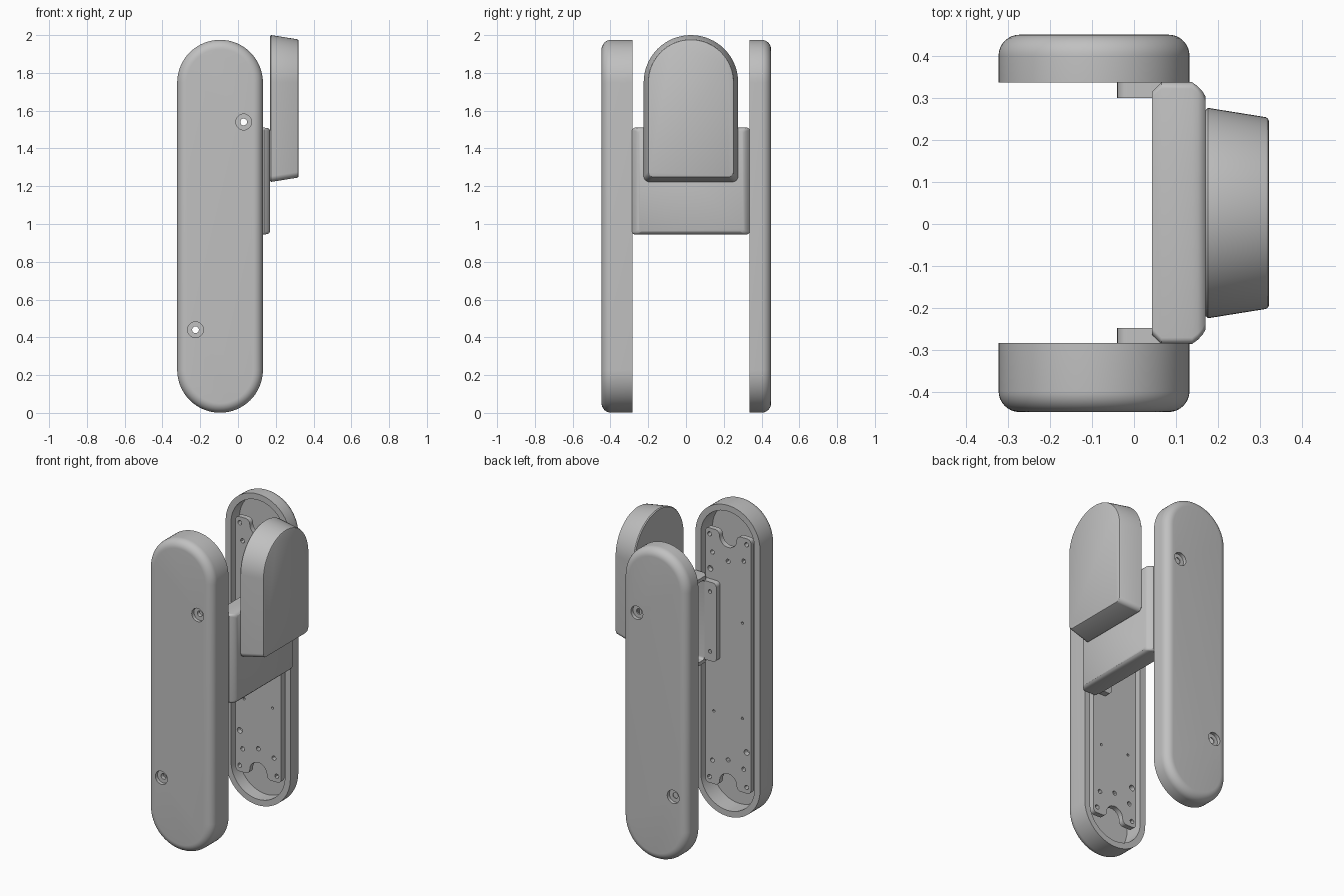
import bpy, bmesh, math
from mathutils import Vector

if "Cube" in bpy.data.objects:
    bpy.data.objects.remove(bpy.data.objects["Cube"])

grey = bpy.data.materials.new("plain grey")
grey.use_nodes = True
COLOUR = (0.53, 0.53, 0.53, 1)
grey.diffuse_color = COLOUR
grey.node_tree.nodes["Principled BSDF"].inputs["Base Color"].default_value = COLOUR


def arc(cu, cv, r, start, end, n):
    """Points on a circular arc, angles in degrees."""
    angles = [math.radians(start + (end - start) * i / n) for i in range(n + 1)]
    return [(cu + r * math.cos(a), cv + r * math.sin(a)) for a in angles]


def outline(u0, u1, v0, v1, top, bottom, n=16):
    """Rectangle with rounded corners, as a list of 2D points."""
    return (arc(u1 - top, v1 - top, top, 0, 90, n)
            + arc(u0 + top, v1 - top, top, 90, 180, n)
            + arc(u0 + bottom, v0 + bottom, bottom, 180, 270, n)
            + arc(u1 - bottom, v0 + bottom, bottom, 270, 360, n))


def along_y(pts, y):
    return [Vector((u, y, v)) for u, v in pts]


def along_x(pts, x):
    return [Vector((x, u, v)) for u, v in pts]


def finish(name, bm):
    bmesh.ops.remove_doubles(bm, verts=bm.verts, dist=1e-5)
    bmesh.ops.recalc_face_normals(bm, faces=bm.faces)
    mesh = bpy.data.meshes.new(name)
    bm.to_mesh(mesh)
    bm.free()
    mesh.materials.append(grey)
    ob = bpy.data.objects.new(name, mesh)
    bpy.context.collection.objects.link(ob)
    return ob


def loft(name, rings):
    """Closed skin through successive rings, capped at both ends."""
    bm = bmesh.new()
    loops = [[bm.verts.new(p) for p in ring] for ring in rings]
    for a, b in zip(loops, loops[1:]):
        for i in range(len(a)):
            j = (i + 1) % len(a)
            bm.faces.new((a[i], a[j], b[j], b[i]))
    bm.faces.new(loops[0])
    bm.faces.new(loops[-1])
    return finish(name, bm)


def drill(ob, spots, radius, y0, y1, n=20):
    """Cut round holes running along y at the given (x, z) spots."""
    bm = bmesh.new()
    for x, z in spots:
        circle = arc(x, z, radius, 0, 360, n)[:-1]
        ends = [[bm.verts.new(p) for p in along_y(circle, y)] for y in (y0, y1)]
        for i in range(n):
            j = (i + 1) % n
            bm.faces.new((ends[0][i], ends[0][j], ends[1][j], ends[1][i]))
        bm.faces.new(ends[0])
        bm.faces.new(ends[1])
    cutter = finish("hole_cutter", bm)
    cutter.hide_render = True
    mod = ob.modifiers.new("holes", "BOOLEAN")
    mod.operation = "DIFFERENCE"
    mod.solver = "EXACT"
    mod.object = cutter
    bpy.context.view_layer.objects.active = ob
    bpy.ops.object.modifier_apply(modifier=mod.name)
    bpy.data.objects.remove(cutter)


CX, CZ = -0.095, 0.988
HALF_W, HALF_H = 0.227, 0.987
SCREWS = [(0.03, 1.54), (-0.225, 0.44)]


def stadium(inset):
    r = HALF_W - inset
    return outline(CX - r, CX + r, CZ - HALF_H + inset, CZ + HALF_H - inset, r, r)


def notched(pw, ph, corner=0.025, lip=0.03, notch=0.06):
    """Plate outline with a soft-lipped round notch in each end."""
    quarter = (arc(pw - corner, ph - corner, corner, 0, 90, 5)
               + arc(notch + lip, ph - lip, lip, 90, 180, 6)
               + arc(0, ph - lip, notch, 0, -90, 8)[1:])
    half = quarter + [(-u, v) for u, v in reversed(quarter[:-1])]
    return [(CX + k * u, CZ + k * v) for k in (1, -1) for u, v in half]


def cover(side, rim, outer, floor):
    """Hollow long cover with rounded outer edge and a flush mounting plate."""
    s = 1 if outer > rim else -1
    fillet = 0.05
    rings = [along_y(stadium(0.038), floor), along_y(stadium(0.038), rim),
             along_y(stadium(0), rim)]
    for i in range(9):
        a = math.pi / 2 * i / 8
        rings.append(along_y(stadium(fillet * (1 - math.cos(a))),
                             outer - s * fillet * (1 - math.sin(a))))
    shell = loft(side + "_cover", rings)
    drill(shell, SCREWS, 0.018, rim, outer + s * 0.1)
    drill(shell, SCREWS, 0.042, outer - s * 0.022, outer + s * 0.1, 28)

    # mounting plate with small holes, level with the rim
    top, under = rim + s * 0.003, rim + s * 0.036
    plate = loft(side + "_mounting_plate",
                 [along_y(notched(0.16, 0.808), y) for y in (top, under)])
    near, far = top - s * 0.02, under + s * 0.02
    drill(plate, SCREWS, 0.018, near, far)
    pins = [(-0.1, 0.265), (-0.1, -0.34), (0.1, -0.345)]
    bolts = [(k * u, k * v) for k in (1, -1) for u, v in
             ((0.13, 0.77), (-0.13, 0.77), (0.11, 0.66), (0, 0.63), (-0.11, 0.66))]
    for spots, radius in ((pins, 0.008), (bolts, 0.014)):
        drill(plate, [(CX + u, CZ + v) for u, v in spots], radius, near, far, 12)


cover("front", -0.283, -0.447, -0.40)
cover("back", 0.336, 0.45, 0.42)


# bridge box between the covers, open at the rear
def box_ring(x, dy, dz, r=0.015):
    return along_x(outline(-0.285 + dy, 0.337 - dy, 0.945 + dz, 1.51 - dz, r, r, 5), x)


loft("bridge_box", [box_ring(0.14, 0.04, 0.03), box_ring(0.043, 0.04, 0.03),
                    box_ring(0.043, 0.022, 0.008), box_ring(0.065, 0, 0),
                    box_ring(0.138, 0, 0), box_ring(0.152, 0.01, 0.001),
                    box_ring(0.163, 0.022, 0.005), box_ring(0.17, 0.034, 0.014)])

# flanges fixing the box to the covers
for side, y0, y1 in (("front", -0.286, -0.247), ("back", 0.30, 0.339)):
    flange = loft(side + "_flange",
                  [along_y(outline(-0.04, 0.12, 0.975, 1.475, 0.025, 0.025, 5), y)
                   for y in (y0, y1)])
    drill(flange, [(0.005, 1.035), (0.005, 1.415)], 0.012, y0 - 0.01, y1 + 0.01, 12)


# tapered arched pad on the outer side
def pad_ring(x, inset):
    half = 0.25 - inset
    return along_x(outline(0.026 - half, 0.026 + half, 1.223 + inset, 2.0 - inset,
                           half, 0.03), x)


loft("arched_pad", [pad_ring(0.17, 0.005), pad_ring(0.176, 0), pad_ring(0.313, 0.022),
                    pad_ring(0.318, 0.025), pad_ring(0.321, 0.031)])

# smooth rounded surfaces, keep edges sharp
bpy.ops.object.select_all(action="DESELECT")
for ob in bpy.context.collection.objects:
    if ob.type == "MESH":
        ob.select_set(True)
        bpy.context.view_layer.objects.active = ob
bpy.ops.object.shade_smooth_by_angle(angle=math.radians(30))
